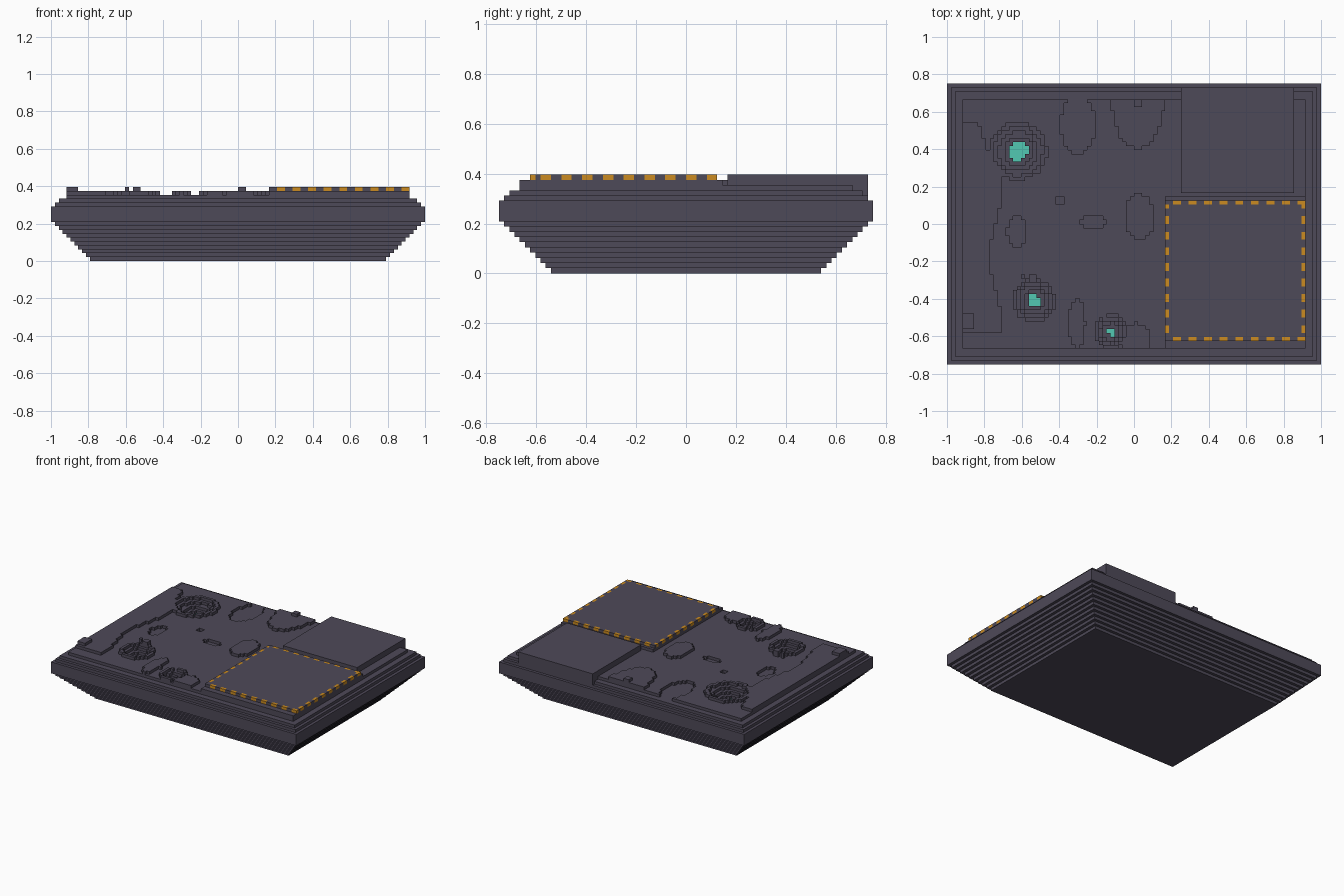
import bpy, bmesh, math

if "Cube" in bpy.data.objects:
    bpy.data.objects.remove(bpy.data.objects["Cube"], do_unlink=True)

NX, NY = 96, 72            # grid cells across and deep
U = 2 / NX                 # size of one cell


def material(name, rgb):
    m = bpy.data.materials.new(name)
    m.use_nodes = True
    m.diffuse_color = (*rgb, 1)
    m.node_tree.nodes["Principled BSDF"].inputs["Base Color"].default_value = (*rgb, 1)
    return m


slate = material("dark slate rock", (0.076, 0.067, 0.098))
amber = material("amber marking", (0.6, 0.26, 0.015))
teal = material("teal crystal", (0.084, 0.58, 0.45))


def finish(name, bm, mats):
    me = bpy.data.meshes.new(name)
    bmesh.ops.remove_doubles(bm, verts=bm.verts, dist=U / 100)
    bm.to_mesh(me)
    bm.free()
    for m in mats:
        me.materials.append(m)
    ob = bpy.data.objects.new(name, me)
    bpy.context.collection.objects.link(ob)
    return ob


def quad(bm, corners, mat=0):
    # corners are given in cells, measured from the front left corner of the grid
    f = bm.faces.new([bm.verts.new(((x - NX / 2) * U, (y - NY / 2) * U, z * U))
                      for x, y, z in corners])
    f.material_index = mat
    return f


def column_field(name, xs, ys, height, colour, floor, mats):
    """Blocky mesh from a height rule: tops, exposed walls and an underside."""
    bm = bmesh.new()
    inside = lambda i, j: i in xs and j in ys
    for i in xs:
        for j in ys:
            h, c = height(i, j), colour(i, j)
            quad(bm, [(i, j, h), (i + 1, j, h), (i + 1, j + 1, h), (i, j + 1, h)], c)
            walls = (((0, -1), (i, j), (i + 1, j)), ((1, 0), (i + 1, j), (i + 1, j + 1)),
                     ((0, 1), (i + 1, j + 1), (i, j + 1)), ((-1, 0), (i, j + 1), (i, j)))
            for (dx, dy), a, b in walls:
                low = height(i + dx, j + dy) if inside(i + dx, j + dy) else floor
                if low < h:
                    quad(bm, [(*a, low), (*b, low), (*b, h), (*a, h)], c)
    x0, x1, y0, y1 = xs.start, xs.stop, ys.start, ys.stop
    quad(bm, [(x0, y0, floor), (x0, y1, floor), (x1, y1, floor), (x1, y0, floor)])
    return finish(name, bm, mats)


def block(name, x0, x1, y0, y1, z0, z1, mat):
    one = lambda i, j: z1
    bm = bmesh.new()
    bmesh.ops.create_cube(bm, size=1)
    for v in bm.verts:
        v.co.x = ((x0 if v.co.x < 0 else x1) - NX / 2) * U
        v.co.y = ((y0 if v.co.y < 0 else y1) - NY / 2) * U
        v.co.z = (z0 if v.co.z < 0 else z1) * U
    return finish(name, bm, [mat])


# Stepped underside: each layer is one cell wider than the one below
for k in range(10):
    inset = 10 - k
    block(f"hull_layer_{k + 1}", inset, NX - inset, inset, NY - inset, k, k + 1, slate)

# Craters: centre, rim radius, crystal radius
CRATERS = [(-0.62, 0.39, 0.155, 0.05), (-0.535, -0.41, 0.115, 0.032), (-0.12, -0.575, 0.09, 0.022)]
# Oval patches: centre, radii, change of height
PATCHES = [(-0.3, 0.53, 0.09, 0.16, -1), (-0.22, 0.01, 0.07, 0.03, -1), (-0.63, -0.04, 0.05, 0.08, -1),
           (0.03, 0.04, 0.08, 0.12, 1), (-0.305, -0.53, 0.045, 0.13, 1), (0.01, -0.62, 0.08, 0.09, 1),
           (-0.4, 0.13, 0.025, 0.02, -1), (0.02, 0.67, 0.14, 0.27, 1)]
# Small loose stones
STONES = [(-0.89, -0.52, 0.035), (0.02, 0.645, 0.022), (-0.59, -0.29, 0.012), (-0.54, -0.29, 0.022)]


def centre(i, j):
    return (i + 0.5 - NX / 2) * U, (j + 0.5 - NY / 2) * U


def crater_at(x, y):
    for cx, cy, rim, gem in CRATERS:
        r = math.hypot(x - cx, y - cy)
        if r < rim:
            return r, rim, gem
    return None


def ground(i, j):
    x, y = centre(i, j)
    d = min(i, j, NX - 1 - i, NY - 1 - j)
    h = (14, 15, 16, 16)[d] if d < 4 else 17
    for sx, sy, s in STONES:
        if max(abs(x - sx), abs(y - sy)) < s:
            return 19
    pit = crater_at(x, y)
    if pit:
        r, rim, gem = pit
        t = r / rim
        return 18 if t > 0.85 else 17 if t > 0.68 else 16 if t > 0.5 else 15 if r > gem else 14
    if d < 4:
        return h
    # raised shelf along the left edge, and the ground around the pad
    shelf = -0.74 + 0.03 * math.sin(9 * y) - 0.25 * max(0, y - 0.3)
    if x < shelf and abs(y + 0.02) < 0.56:
        return 18
    if x > 0.16 and y < 0.15 and x < 0.92:
        return 18
    for px, py, rx, ry, step in PATCHES:
        if ((x - px) / rx) ** 2 + ((y - py) / ry) ** 2 < 1:
            return h + step
    return h


def ground_colour(i, j):
    pit = crater_at(*centre(i, j))
    return 1 if pit and pit[0] < pit[2] else 0


column_field("rocky_ground", range(NX), range(NY), ground, ground_colour, 10, [slate, teal])

# Raised block at the back
block("back_block", 60, 89, 44, 71, 13, 19, slate)

# Square pad with a dashed border
PX, PY = range(56, 92), range(6, 42)


def pad_colour(i, j):
    a, b = i - PX.start, j - PY.start
    if b in (0, len(PY) - 1):
        return int((a + 2) % 4 < 2)
    if a in (0, len(PX) - 1):
        return int((b + 2) % 4 < 2)
    return 0


column_field("marked_pad", PX, PY, lambda i, j: 19, pad_colour, 18, [slate, amber])
